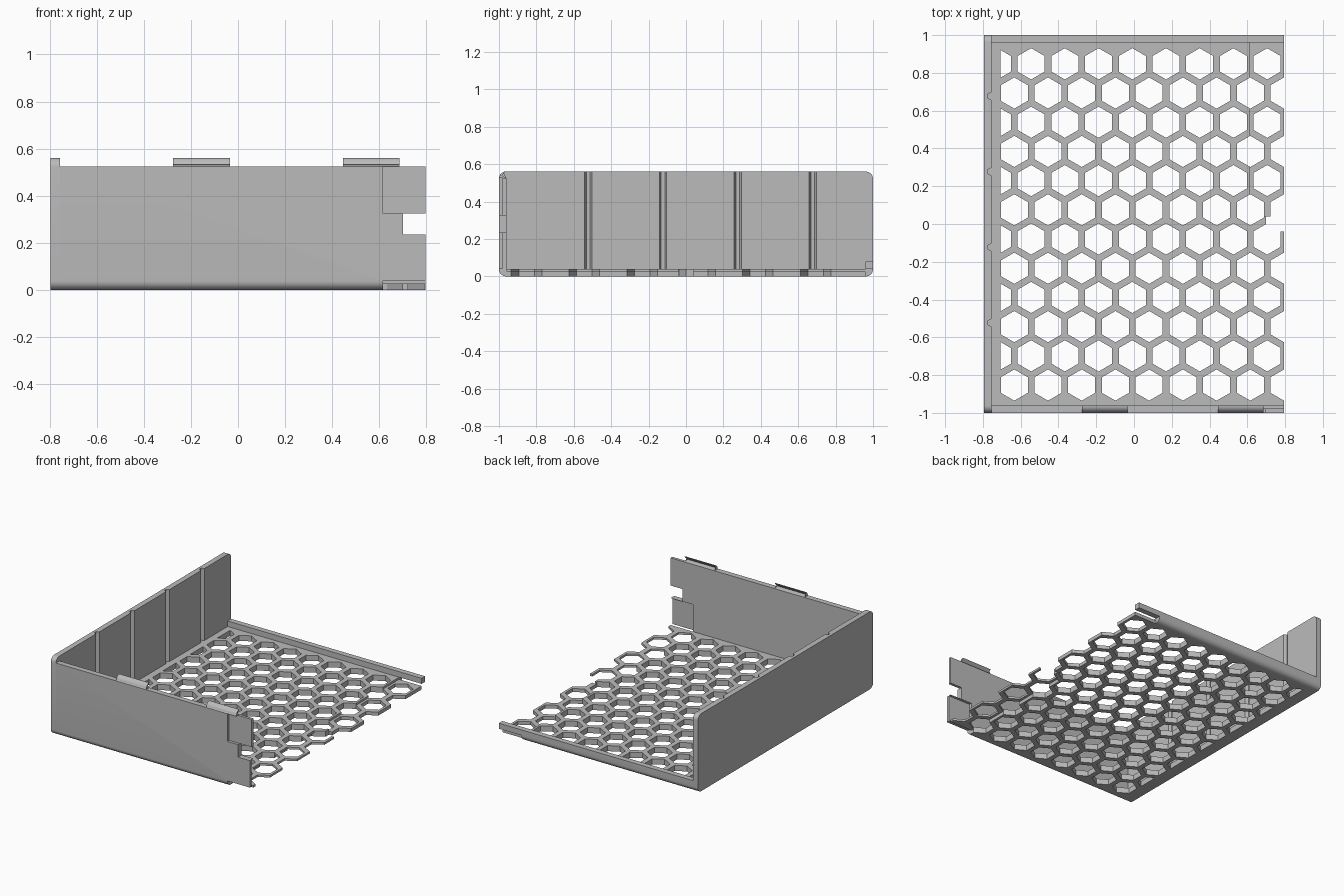
import bpy, bmesh, math
from mathutils import Vector

if "Cube" in bpy.data.objects:
    bpy.data.objects.remove(bpy.data.objects["Cube"])

grey = bpy.data.materials.new("light grey plastic")
grey.diffuse_color = (0.5, 0.5, 0.5, 1)
grey.use_nodes = True
grey.node_tree.nodes["Principled BSDF"].inputs["Base Color"].default_value = grey.diffuse_color


def to_object(name, bm):
    bmesh.ops.recalc_face_normals(bm, faces=bm.faces)
    mesh = bpy.data.meshes.new(name)
    bm.to_mesh(mesh)
    bm.free()
    mesh.materials.append(grey)
    ob = bpy.data.objects.new(name, mesh)
    bpy.context.collection.objects.link(ob)
    return ob


def add_prism(bm, points, offset):
    """Extrude a closed outline along the offset vector."""
    face = bm.faces.new([bm.verts.new(p) for p in points])
    top = bmesh.ops.extrude_face_region(bm, geom=[face])["geom"]
    verts = [g for g in top if isinstance(g, bmesh.types.BMVert)]
    bmesh.ops.translate(bm, verts=verts, vec=Vector(offset))


def prism(name, points, offset):
    bm = bmesh.new()
    add_prism(bm, points, offset)
    return to_object(name, bm)


def box(name, x0, x1, y0, y1, z0, z1):
    return prism(name, [(x0, y0, z0), (x1, y0, z0), (x1, y1, z0), (x0, y1, z0)], (0, 0, z1 - z0))


def arc(cy, cz, r, start, steps=8):
    """Quarter circle in y and z, counter-clockwise from start degrees."""
    return [(cy + r * math.cos(a), cz + r * math.sin(a))
            for a in (math.radians(start + 90 * i / steps) for i in range(steps + 1))]


def along_x(name, outline, x0, x1):
    return prism(name, [(x0, y, z) for y, z in outline], (x1 - x0, 0, 0))


def cut(ob, cutter):
    mod = ob.modifiers.new("cut", "BOOLEAN")
    mod.operation, mod.solver, mod.object = "DIFFERENCE", "EXACT", cutter
    bpy.context.view_layer.objects.active = ob
    bpy.ops.object.modifier_apply(modifier=mod.name)
    bpy.data.objects.remove(cutter)


LEFT, WALL, RIGHT, STEP, R = -0.795, -0.755, 0.795, 0.615, 0.038

# tray: front wall, floor and low back lip in one profile
profile = ([(-1, 0.525)] + arc(-1 + R, R, R, 180) + arc(1 - R, R, R, 270)
           + [(1, 0.08), (0.96, 0.08), (0.96, 0.04), (-0.96, 0.04), (-0.96, 0.525)])
tray = along_x("tray", profile, WALL, RIGHT)

# honeycomb holes, trimmed straight beside the left wall
bm = bmesh.new()
PITCH, ROW, HEX = 0.1785, 0.1546, 0.0826
for row in range(12):
    for col in range(9):
        cx = -0.723 + PITCH * (col + 0.5 * (row % 2))
        cy = 0.848 - ROW * row
        add_prism(bm, [(cx + HEX * math.sin(k * math.pi / 3), cy + HEX * math.cos(k * math.pi / 3), -0.1)
                       for k in range(6)], (0, 0, 0.3))
bmesh.ops.bisect_plane(bm, geom=bm.verts[:] + bm.edges[:] + bm.faces[:],
                       plane_co=(-0.708, 0, 0), plane_no=(1, 0, 0), clear_inner=True)
bmesh.ops.holes_fill(bm, edges=[e for e in bm.edges if e.is_boundary], sides=0)
cut(tray, to_object("honeycomb_cutter", bm))

# half-thickness joint tongues and notches along the right edge
for x0, y0, y1, z0, z1 in [
    (STEP, -1.1, -0.98, 0.325, 0.6),     # upper front tongue, thinned outside
    (STEP, -0.98, -0.9, 0.04, 0.235),    # lower front tongue, thinned inside
    (0.70, -1.1, -0.9, 0.235, 0.325),    # front notch
    (STEP, 0.04, 0.96, 0.025, 0.06),     # rear floor tongue, thinned above
    (STEP, -0.96, -0.04, -0.1, 0.025),   # forward floor tongue, thinned below
    (0.70, -0.04, 0.04, -0.1, 0.1),      # floor notch
    (STEP, -1.1, -0.96, -0.1, 0.04),     # front corner relief
    (STEP, 0.96, 1.1, -0.1, 0.04),       # back corner relief
]:
    cut(tray, box("joint_cutter", x0, 0.9, y0, y1, z0, z1))

# left wall with rounded corners and vertical grooves inside
outline = (arc(-1 + R, R, R, 180) + arc(1 - R, R, R, 270)
           + arc(1 - R, 0.56 - R, R, 0) + arc(-1 + R, 0.56 - R, R, 90))
wall = along_x("left_wall", outline, LEFT, WALL)
for y in (-0.523, -0.123, 0.277, 0.677):
    cut(wall, prism("groove_cutter", [(WALL + 0.01, y - 0.025, 0.04), (WALL + 0.01, y + 0.025, 0.04),
                                      (WALL - 0.02, y + 0.01, 0.04), (WALL - 0.02, y - 0.01, 0.04)],
                    (0, 0, 0.6)))

# rounded clip tabs on the front wall
parts = [tray, wall]
for i, x in enumerate((-0.275, 0.445)):
    tab = [(-0.962, 0.525), (-1, 0.525)] + arc(-0.962, 0.525, 0.036, 90)[:-1]
    parts.append(along_x(f"clip_tab_{i + 1}", tab, x, x + 0.24))

for ob in parts:
    bpy.ops.object.select_all(action="DESELECT")
    ob.select_set(True)
    bpy.context.view_layer.objects.active = ob
    bpy.ops.object.shade_smooth_by_angle(angle=math.radians(30))
